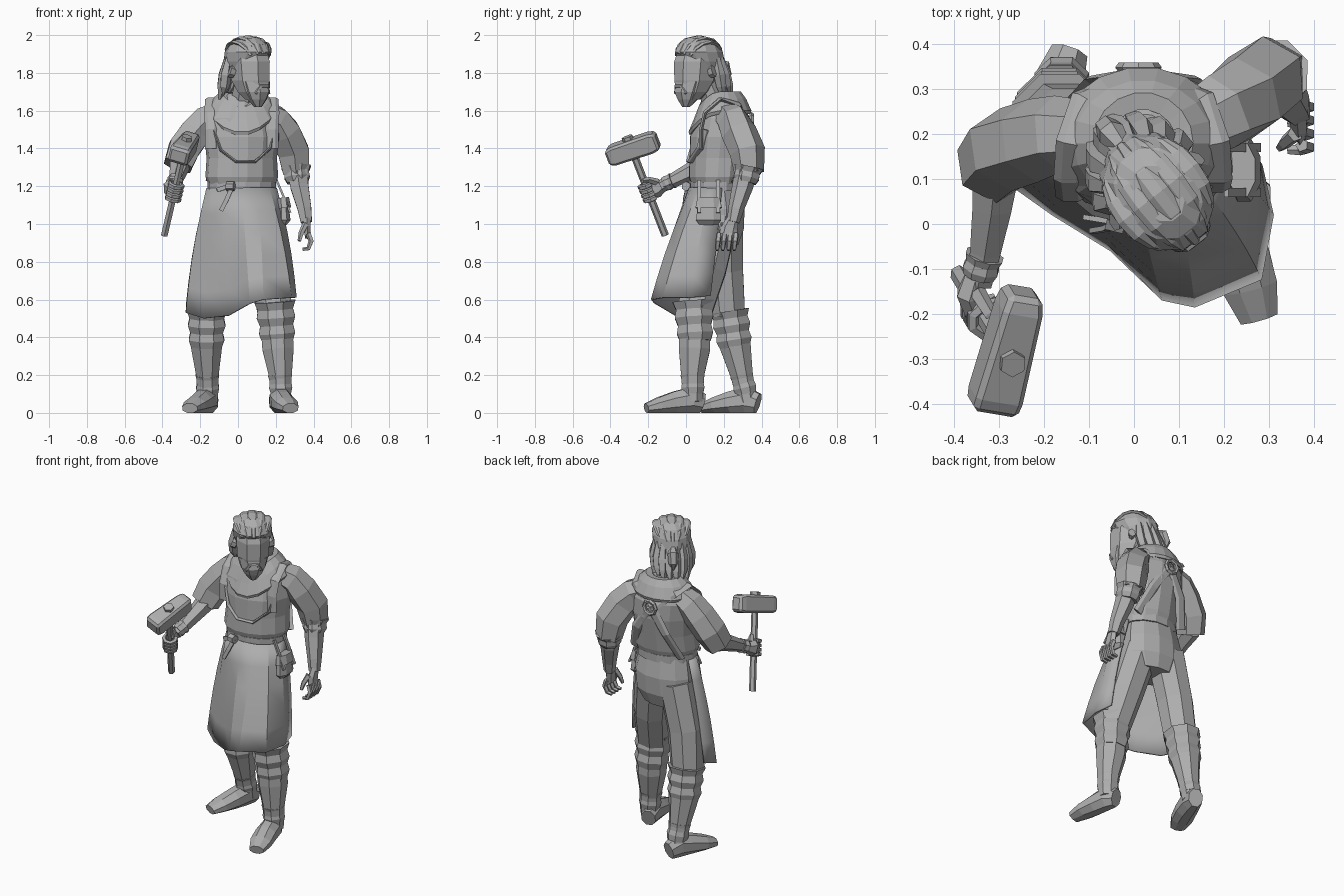
import bpy, bmesh
from math import sin, cos, pi, radians, sqrt
from mathutils import Vector, Matrix

cube = bpy.data.objects.get("Cube")
if cube:
    bpy.data.objects.remove(cube, do_unlink=True)

GREY = (.42, .42, .42, 1)
material = bpy.data.materials.new("plain grey")
material.use_nodes = True
material.diffuse_color = GREY
material.node_tree.nodes["Principled BSDF"].inputs["Base Color"].default_value = GREY

X, Y, Z = Vector((1, 0, 0)), Vector((0, 1, 0)), Vector((0, 0, 1))
HEAD = Matrix.Translation((.06, .06, 0)) @ Matrix.Rotation(radians(38), 4, 'Z')


def skin(name, loops, closed=True, caps=True, matrix=None, thickness=0, bevel=0, smooth=False):
    """Join equal loops of points into one surface."""
    bm = bmesh.new()
    rows = [[bm.verts.new((p[0], p[1], max(p[2], 0))) for p in loop] for loop in loops]
    count = len(rows[0])
    for low, high in zip(rows, rows[1:]):
        for i in range(count if closed else count - 1):
            j = (i + 1) % count
            bm.faces.new((low[i], low[j], high[j], high[i]))
    if closed and caps:
        bm.faces.new(rows[0][::-1])
        bm.faces.new(rows[-1])
    bmesh.ops.recalc_face_normals(bm, faces=bm.faces)
    mesh = bpy.data.meshes.new(name)
    bm.to_mesh(mesh)
    bm.free()
    mesh.materials.append(material)
    obj = bpy.data.objects.new(name, mesh)
    bpy.context.collection.objects.link(obj)
    if matrix:
        obj.matrix_world = matrix
    if thickness:
        solid = obj.modifiers.new("thickness", 'SOLIDIFY')
        solid.thickness, solid.offset = thickness, 0
    if bevel:
        chamfer = obj.modifiers.new("chamfer", 'BEVEL')
        chamfer.width, chamfer.segments = bevel, 1
    if smooth:
        bpy.ops.object.select_all(action='DESELECT')
        obj.select_set(True)
        bpy.context.view_layer.objects.active = obj
        bpy.ops.object.shade_smooth_by_angle(angle=radians(25))
    return obj


def loft(name, rings, sides=8, yaw=0, **options):
    """Stack level rings given as (x, y, z, half width, half depth)."""
    angles = [2 * pi * (i + .5) / sides for i in range(sides)]
    turn = Matrix.Rotation(radians(yaw), 3, 'Z')
    loops = [[Vector((x, y, z)) + turn @ Vector((w * cos(a), d * sin(a), 0)) for a in angles]
             for x, y, z, w, d in rings]
    return skin(name, loops, **options)


def tube(name, path, radii, ref=Z, sides=6, **options):
    """Sweep an n-gon along a path; a radius may be a (width, height) pair."""
    path = [Vector(p) for p in path]
    if not isinstance(radii, list):
        radii = [radii] * len(path)
    loops = []
    for i, point in enumerate(path):
        along = (path[min(i + 1, len(path) - 1)] - path[max(i - 1, 0)]).normalized()
        u = along.cross(ref).normalized()
        v = u.cross(along)
        w, h = radii[i] if isinstance(radii[i], tuple) else (radii[i], radii[i])
        turns = [2 * pi * (k + .5) / sides for k in range(sides)]
        loops.append([point + u * w * cos(a) + v * h * sin(a) for a in turns])
    return skin(name, loops, **options)


def folds(name, start, end, first, last, count, ref=Y):
    """Layered cloth wraps that step in and out along a limb."""
    start, end = Vector(start), Vector(end)
    steps = [i / (2 * count - 1) for i in range(2 * count)]
    radii = [(first + (last - first) * t) * (.93 if i % 2 else 1.05) for i, t in enumerate(steps)]
    tube(name, [start.lerp(end, t) for t in steps], radii, ref, 8)


# Torso, hips and belt
TORSO = [(.02, .16, 1.19, .172, .125), (.02, .16, 1.25, .195, .145), (.02, .17, 1.35, .188, .152),
         (.02, .18, 1.46, .2, .16), (.01, .19, 1.56, .2, .145), (.01, .19, 1.63, .15, .12),
         (.02, .17, 1.69, .075, .075)]
loft("shirt", TORSO, 14, 12)
loft("hips", [(.02, .17, 1.2, .17, .12), (.02, .18, 1.08, .195, .135),
              (.015, .18, .97, .195, .13), (.01, .18, .89, .15, .1)], 12)
loft("belt", [(.02, .16, z, .184, .138) for z in (1.175, 1.222)], 14, 8)
tube("belt_knot", [(-.06, .01, 1.2), (-.02, 0, 1.2)], .026)
tube("belt_tail", [(-.03, .005, 1.2), (-.06, -.01, 1.13), (-.09, -.015, 1.07)], [(.016, .008)] * 3, Y, 4)
tube("belt_short_tail", [(-.05, .005, 1.2), (-.11, .015, 1.18)], (.008, .016), Z, 4)

# Draped cowl with a pointed front
COWL = [(.075, .075, 1.69, .05), (.11, .11, 1.695, .08), (.15, .135, 1.66, .11),
        (.188, .163, 1.6, .115), (.18, .158, 1.585, .115)]
cowl_loops = []
for wide, deep, height, drop in COWL:
    angles = [2 * pi * i / 18 for i in range(18)]
    cowl_loops.append([(.02 + wide * cos(a), .18 + deep * sin(a),
                        height - drop * max(0, -sin(a)) ** 2) for a in angles])
skin("cowl", cowl_loops, caps=False, thickness=.012)

# Bib trim, broad shoulder straps crossing on the back, and their ring
tube("bib_trim", [(-.13, .07, 1.5), (-.09, .038, 1.39), (-.01, .02, 1.33), (.09, .025, 1.33),
                  (.17, .075, 1.4), (.19, .1, 1.5)], [(.008, .02)] * 6, Y)
for side, label in ((1, "left"), (-1, "right")):
    base = .02 + .02 * side
    tube(label + "_strap", [(base + side * .14, .07 + side * .01, 1.4), (base + side * .14, .07 + side * .01, 1.5),
                            (base + side * .145, .1, 1.59), (base + side * .14, .18, 1.66),
                            (base + side * .11, .275, 1.635), (.01, .338, 1.54),
                            (.02 - side * .1, .318, 1.38), (.02 - side * .16, .25, 1.22)],
         [(.012, .034)] * 8, X, 6)
bpy.ops.mesh.primitive_torus_add(location=(.01, .348, 1.54), rotation=(pi / 2, 0, 0), major_radius=.04,
                                 minor_radius=.012, major_segments=8, minor_segments=5)
ring = bpy.context.object
ring.name = "back_ring"
ring.data.materials.append(material)

# Apron skirt, open at the back
HEM = [(-.27, .2, .57), (-.272, .09, .53), (-.18, .025, .5), (-.05, -.055, .515), (.065, -.165, .58),
       (.135, -.18, .6), (.28, -.12, .61), (.305, .02, .61), (.28, .13, .62)]
waist = [Vector((.02 + .185 * cos(a), .16 + .14 * sin(a), 1.19))
         for a in [radians(165 + 26 * i) for i in range(len(HEM))]]
rows = []
for step in range(6):
    t = step / 5
    rows.append([top.lerp(Vector(low), t) + (Vector(low) - Vector((.02, .1, low[2]))) * .05 * sin(pi * t)
                 for top, low in zip(waist, HEM)])
skin("apron_skirt", rows, closed=False, thickness=.012, smooth=True)

# Legs with wrapped knees and ankles
tube("left_trouser", [(.1, .17, 1.04), (.16, .11, .76), (.195, .045, .54)], [.115, .11, .1], Y, 8)
tube("right_trouser", [(-.075, .195, 1.04), (-.14, .2, .76), (-.165, .22, .52)], [.115, .11, .1], Y, 8)
tube("left_boot_shaft", [(.205, .045, .45), (.212, .045, .34), (.224, .035, .2), (.228, .037, .06)],
     [.09, .09, .066, .056], Y, 8)
tube("right_boot_shaft", [(-.165, .24, .45), (-.167, .26, .36), (-.162, .295, .2), (-.16, .325, .06)],
     [.09, .09, .064, .056], Y, 8)
folds("left_knee_wraps", (.195, .038, .59), (.21, .05, .38), .112, .095, 3)
folds("right_knee_wraps", (-.165, .23, .54), (-.167, .26, .35), .108, .094, 3)
folds("left_ankle_wraps", (.222, .035, .2), (.228, .037, .1), .066, .062, 2)
folds("right_ankle_wraps", (-.162, .295, .2), (-.16, .32, .1), .064, .062, 2)
FOOT = [(.045, .056), (.06, .076), (.066, .062), (.066, .046), (.046, .028)]
tube("left_shoe", [(.205, .085, .05), (.222, .03, .068), (.238, -.06, .055), (.258, -.14, .04),
                   (.278, -.21, .024)], FOOT, Z, 8)
tube("right_shoe", [(-.145, .38, .05), (-.165, .32, .068), (-.195, .235, .055), (-.228, .155, .04),
                    (-.255, .085, .024)], FOOT, Z, 8)

# Arms: wide sleeves rolled at the elbow, bare forearms
tube("left_sleeve", [(.13, .21, 1.58), (.195, .25, 1.55), (.245, .28, 1.485), (.293, .325, 1.385), (.307, .335, 1.27)],
     [.075, .088, .096, .095, .078], Y)
folds("left_cuff", (.308, .332, 1.3), (.316, .315, 1.22), .08, .064, 2)
tube("left_forearm", [(.312, .32, 1.3), (.325, .3, 1.2), (.352, .265, 1.08), (.362, .25, 1.01)],
     [.06, .056, .042, .034], Y)
tube("right_sleeve", [(-.11, .2, 1.58), (-.17, .2, 1.55), (-.225, .185, 1.485), (-.285, .165, 1.4),
                      (-.318, .125, 1.31)], [.075, .086, .094, .096, .085], Y)
tube("right_forearm", [(-.305, .14, 1.33), (-.315, .04, 1.285), (-.33, -.06, 1.235), (-.345, -.13, 1.2)],
     [.062, .05, .039, .034])
folds("right_wrist_wrap", (-.332, -.07, 1.23), (-.345, -.115, 1.21), .043, .04, 2, Z)

# Left hand, relaxed
tube("left_palm", [(.364, .25, 1.03), (.367, .23, .98), (.37, .22, .93)],
     [(.022, .03), (.02, .045), (.018, .048)], Y)
for k in range(4):
    y = .175 + .03 * k
    tube("left_finger", [(.373, y, .95), (.388, y - .005, .91), (.373, y - .01, .87), (.342, y - .01, .865)],
         [.015, .015, .013, .01], Y, 5)
tube("left_thumb", [(.358, .2, 1.0), (.335, .18, .95), (.325, .17, .91)], [.018, .015, .01], Y, 5)

# Hammer with a chamfered block head
grip, crown = Vector((-.39, -.11, .94)), Vector((-.27, -.31, 1.455))
axis = (crown - grip).normalized()
tube("hammer_handle", [grip, crown], .02, Y, 6)
tube("hammer_nub", [crown - axis * .03, crown + axis * .008], .03, Y, 6)
middle = crown - axis * .062
swing = Vector((-.06, -.27, -.05))
swing = (swing - axis * swing.dot(axis)).normalized()
tube("hammer_head", [middle + swing * d for d in (-.15, -.11, .1, .135)],
     [(.055, .064), (.065, .076), (.077, .072), (.074, .058)], axis, 4, bevel=.012)

# Right hand, closed round the handle
across = axis.cross(swing).normalized()
for k in range(4):
    centre = grip.lerp(crown, .38 + .045 * k)
    arc = [radians(a) for a in range(-150, 151, 50)]
    tube("right_finger", [centre + swing * .034 * cos(a) + across * .034 * sin(a) for a in arc],
         .014, axis, 5)
tube("right_palm", [(-.348, -.115, 1.205), (-.365, -.155, 1.19), (-.355, -.2, 1.17)],
     [(.03, .03), (.032, .05), (.022, .045)])
tube("right_thumb", [(-.35, -.15, 1.22), (-.32, -.2, 1.235), (-.3, -.23, 1.23)], [.02, .016, .011], Z, 5)

# Belt pouch with flap and hanging loops
tube("pouch", [(.24, .12, 1.0), (.245, .12, 1.02), (.24, .12, 1.13)],
     [(.02, .055), (.036, .072), (.026, .06)], Y, 8)
tube("pouch_flap", [(.245, .12, 1.085), (.24, .12, 1.14)], [(.04, .076), (.032, .064)], Y, 8)
for y in (.07, .17):
    tube("pouch_loop", [(.205, y, 1.23), (.235, y, 1.16), (.277, y, 1.06)], (.008, .014), Y, 4)

# Head, neck and face
loft("neck", [(.02, .17, 1.6, .075, .075), (.045, .1, 1.76, .065, .065)])
loft("face", [(0, -.05, 1.66, .055, .06), (0, -.03, 1.7, .08, .094), (0, -.01, 1.76, .098, .125),
              (0, 0, 1.86, .104, .135), (0, .01, 1.93, .09, .115)], matrix=HEAD)
loft("beard", [(0, -.04, 1.755, .088, .09), (0, -.055, 1.7, .074, .082),
               (0, -.065, 1.66, .054, .056), (0, -.075, 1.62, .02, .022)], matrix=HEAD)
tube("moustache", [(-.045, -.112, 1.69), (-.022, -.122, 1.73), (.022, -.122, 1.73), (.045, -.112, 1.69)],
     [.007, .013, .013, .007], matrix=HEAD)
for side in (-1, 1):
    tube("ear", [(side * .09, .01, 1.8), (side * .115, .02, 1.81)], [(.016, .028), (.022, .034)], matrix=HEAD)

# Swept-back hair with broad locks, loose ends and a small knot
loft("hair_cap", [(0, .045, 1.82, .1, .11), (0, .03, 1.86, .112, .128), (0, .01, 1.91, .115, .138),
                  (0, .01, 1.96, .092, .11), (0, .01, 1.985, .05, .07)], 12, matrix=HEAD)
for i in range(-2, 3):
    x = i * .043
    bulge = sqrt(1 - (x / .135) ** 2)
    angles = [radians(a) for a in range(15, 170, 25)]
    tube("swept_lock", [(x * (.55 + .45 * sin(a)), .01 - .138 * bulge * cos(a), 1.87 + .12 * bulge * sin(a))
                        for a in angles], [(.01, .008 + .018 * sin(a)) for a in angles], X, matrix=HEAD)
for i in range(8):
    a = radians(15 + 21.4 * i)
    tip = 1.645 + .035 * (i % 2)
    tube("loose_lock", [(.095 * cos(a), .03 + .1 * sin(a), 1.88), (.108 * cos(a), .035 + .125 * sin(a), 1.79),
                        (.106 * cos(a), .045 + .14 * sin(a), 1.73), (.1 * cos(a), .06 + .16 * sin(a), tip)],
         [.02, .032, .028, .004], Y, 5, matrix=HEAD)
tube("hair_knot", [(0, .13, 1.86), (0, .18, 1.84), (0, .195, 1.79), (0, .19, 1.74)],
     [.018, .032, .028, .006], X, matrix=HEAD)
